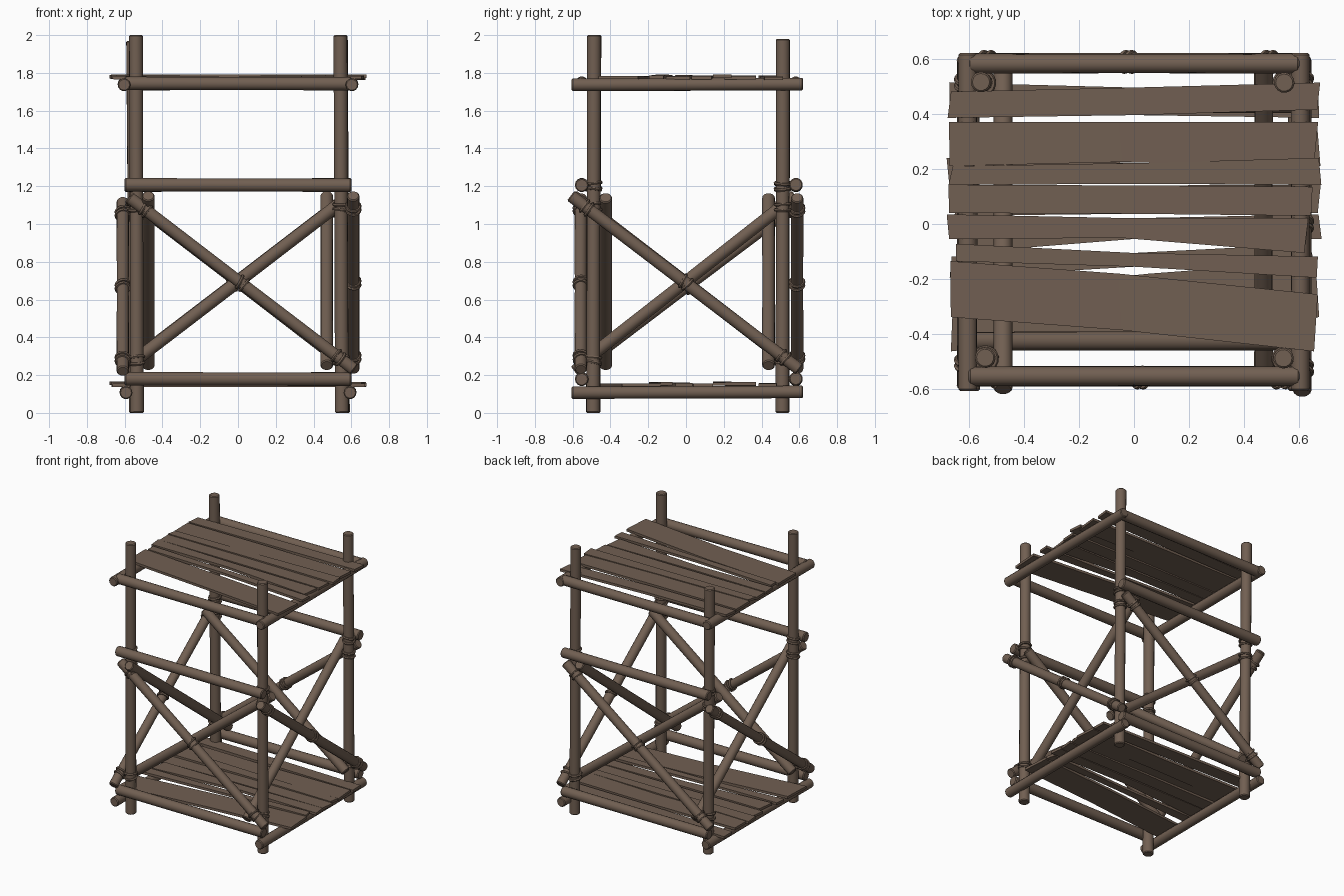
import bpy, bmesh, math, random
from mathutils import Vector

if "Cube" in bpy.data.objects:
    bpy.data.objects.remove(bpy.data.objects["Cube"])

random.seed(4)
wood = bpy.data.materials.new("weathered_brown_wood")
wood.diffuse_color = (0.165, 0.115, 0.084, 1)
wood.use_nodes = True
wood.node_tree.nodes["Principled BSDF"].inputs["Base Color"].default_value = wood.diffuse_color


def finish(bm, name, smooth=True):
    bmesh.ops.recalc_face_normals(bm, faces=bm.faces)
    me = bpy.data.meshes.new(name)
    bm.to_mesh(me)
    bm.free()
    ob = bpy.data.objects.new(name, me)
    bpy.context.collection.objects.link(ob)
    me.materials.append(wood)
    if smooth:
        bpy.ops.object.select_all(action='DESELECT')
        ob.select_set(True)
        bpy.context.view_layer.objects.active = ob
        bpy.ops.object.shade_smooth_by_angle(angle=math.radians(40))
    return ob


def pole(name, a, b, r=0.036):
    """Round log from a to b with softened ends."""
    a, b = Vector(a), Vector(b)
    d = b - a
    q = d.to_track_quat('Z', 'Y')
    bm = bmesh.new()
    rings = []
    L, n, e = d.length, 14, 0.006
    for t, k in ((0, 0.84), (e, 1), (L / 2, random.uniform(0.95, 1.02)), (L - e, 1), (L, 0.84)):
        rings.append([bm.verts.new(a + q @ Vector((r * k * math.cos(i * math.tau / n),
                                                   r * k * math.sin(i * math.tau / n), t)))
                      for i in range(n)])
    for lo, hi in zip(rings, rings[1:]):
        for i in range(n):
            j = (i + 1) % n
            bm.faces.new((lo[i], lo[j], hi[j], hi[i]))
    bm.faces.new(rings[0])
    bm.faces.new(rings[-1])
    return finish(bm, name)


def lashing(name, c, axis, R=0.038, r=0.009, turns=2):
    """Slightly crooked rope rings around a log."""
    bm = bmesh.new()
    axis = Vector(axis).normalized()
    n, m = 16, 6
    for k in range(turns):
        tilt = Vector([random.uniform(-0.16, 0.16) for _ in range(3)])
        q = (axis + tilt).to_track_quat('Z', 'Y')
        o = Vector(c) + axis * (k - (turns - 1) / 2) * 0.03
        v = [[bm.verts.new(o + q @ Vector(((R + r * math.cos(p * math.tau / m)) * math.cos(u * math.tau / n),
                                           (R + r * math.cos(p * math.tau / m)) * math.sin(u * math.tau / n),
                                           r * math.sin(p * math.tau / m))))
              for p in range(m)] for u in range(n)]
        for u in range(n):
            for p in range(m):
                u2, p2 = (u + 1) % n, (p + 1) % m
                bm.faces.new((v[u][p], v[u2][p], v[u2][p2], v[u][p2]))
    return finish(bm, name)


def plank(name, stations, z, sx, t=0.018):
    """Rough board: stations are (x, y low, y high)."""
    bm = bmesh.new()
    rows = []
    for x, lo, hi in stations:
        h = z + random.uniform(-0.003, 0.004)
        skew = random.uniform(-0.008, 0.008)
        rows.append([bm.verts.new((sx * (x + s), y, h + dz)) for y, dz, s in
                     ((lo, -t / 2, skew), (hi, -t / 2, -skew), (hi, t / 2, -skew), (lo, t / 2, skew))])
    for a, b in zip(rows, rows[1:]):
        for i in range(4):
            j = (i + 1) % 4
            bm.faces.new((a[i], a[j], b[j], b[i]))
    bm.faces.new(rows[0])
    bm.faces.new(rows[-1])
    return finish(bm, name, False)


# Corner posts
pole("post_front_left", (-0.535, -0.49, 0), (-0.54, -0.485, 2.0), 0.037)
pole("post_front_right", (0.55, -0.492, 0), (0.542, -0.487, 2.0), 0.037)
pole("post_back_left", (-0.54, 0.51, 0), (-0.555, 0.515, 1.97), 0.037)
pole("post_back_right", (0.555, 0.51, 0), (0.545, 0.513, 1.98), 0.037)

# Side rails that carry the decks
for label, z, x in (("lower", 0.107, 0.593), ("upper", 1.737, 0.603)):
    for side, s in (("left", -1), ("right", 1)):
        pole(f"{label}_side_rail_{side}", (s * x, -0.605, z), (s * x, 0.62, z + 0.004), 0.034)

# Front and back rails
for label, z in (("lower", 0.178), ("middle", 1.205), ("upper", 1.742)):
    pole(label + "_rail_front", (-0.6, -0.552, z + 0.003), (0.6, -0.552, z))
    pole(label + "_rail_back", (-0.6, 0.582, z), (0.6, 0.582, z + 0.003))

# Crossed braces on four sides, the outer one lashed to its neighbours
braces = {
    "front": ((-0.575, -0.557, 1.14), (0.615, -0.557, 0.23), (-0.58, -0.425, 0.25), (0.58, -0.425, 1.14)),
    "back": ((0.575, 0.588, 1.14), (-0.615, 0.588, 0.23), (0.58, 0.437, 0.25), (-0.58, 0.437, 1.14)),
    "right": ((0.61, -0.61, 1.15), (0.61, 0.6, 0.23), (0.47, -0.57, 0.25), (0.47, 0.58, 1.15)),
    "left": ((-0.61, 0.6, 1.12), (-0.61, -0.59, 0.22), (-0.475, 0.57, 0.25), (-0.475, -0.6, 1.15)),
}
for side, (a, b, c, d) in braces.items():
    pole(f"{side}_outer_brace", a, b, 0.033)
    pole(f"{side}_inner_brace", c, d, 0.034)
    A, B = Vector(a), Vector(b)
    for spot, f in (("top", 0.07), ("middle", 0.5), ("bottom", 0.93)):
        lashing(f"{side}_brace_lashing_{spot}", A.lerp(B, f), B - A, 0.035)

# Rope lashings on the posts
for label, x, y in (("front_left", -0.538, -0.488), ("front_right", 0.546, -0.49),
                    ("back_left", -0.548, 0.512), ("back_right", 0.55, 0.512)):
    for z in (0.28, 1.09, 1.2):
        lashing(f"post_lashing_{label}", (x, y, z), (0, 0, 1), 0.039)

# Deck boards: the lower deck is the upper one mirrored
boards = [
    ((-0.67, 0.385, 0.48), (0, 0.395, 0.495), (0.67, 0.415, 0.513)),
    ((-0.67, 0.21, 0.37), (-0.05, 0.225, 0.37), (0.66, 0.205, 0.37)),
    ((-0.665, 0.142, 0.21), (0.05, 0.146, 0.222), (0.675, 0.142, 0.24)),
    ((-0.672, 0.04, 0.142), (0, 0.037, 0.14), (0.645, 0.03, 0.135)),
    ((-0.675, -0.055, 0.035), (-0.05, -0.05, 0.022), (0.625, -0.105, 0.022)),
    ((-0.645, -0.135, -0.072), (0, -0.155, -0.105), (0.665, -0.195, -0.118)),
    ((-0.665, -0.338, -0.135), (-0.05, -0.385, -0.18), (0.66, -0.462, -0.255)),
]
for label, z, sx in (("upper", 1.776, 1), ("lower", 0.15, -1)):
    for i, st in enumerate(boards):
        plank(f"{label}_deck_board_{i + 1}", st, z + 0.003 * (i % 3 - 1), sx)
